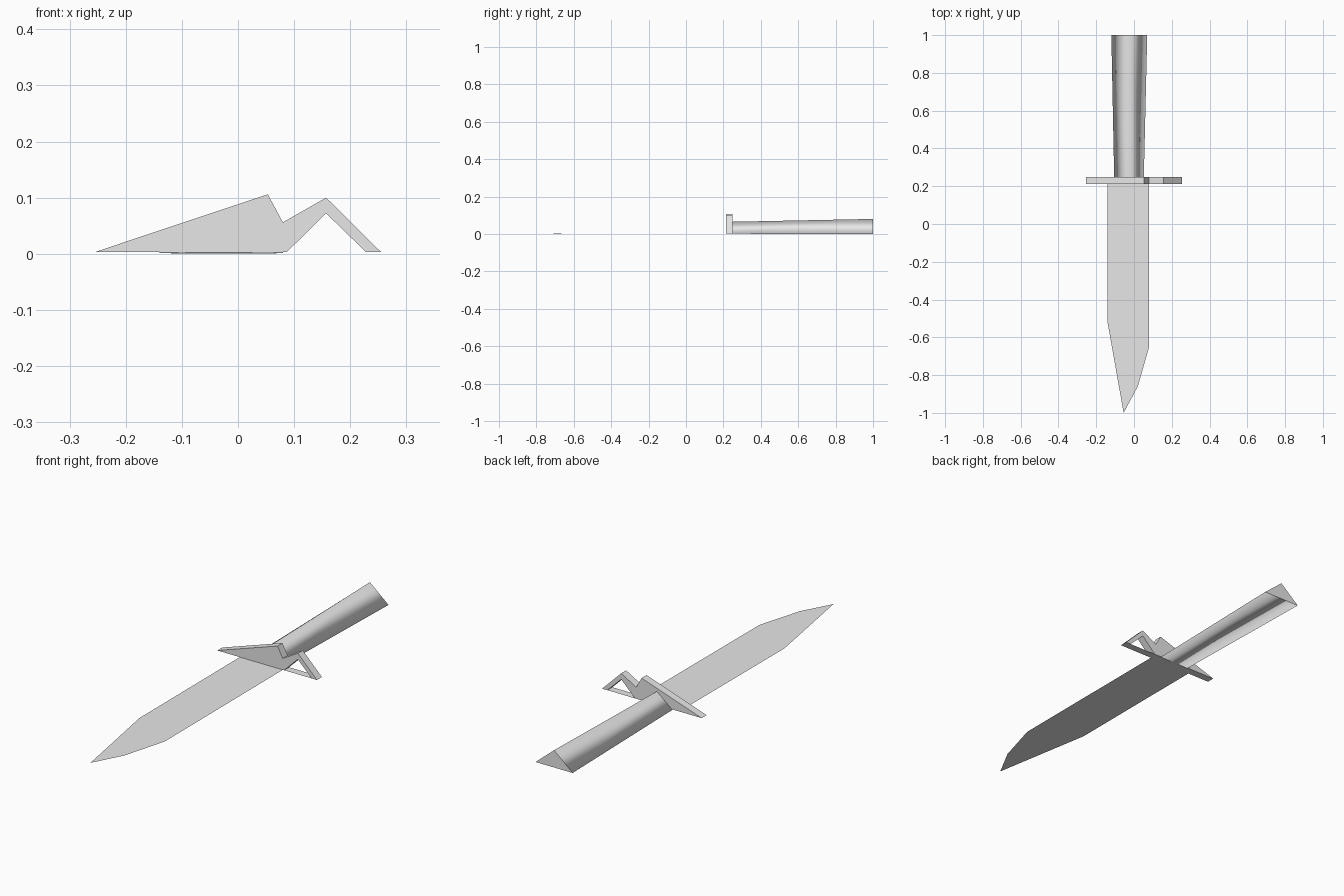
import bpy

default_cube = bpy.data.objects.get("Cube")
if default_cube:
    bpy.data.objects.remove(default_cube, do_unlink=True)

steel = bpy.data.materials.new("light grey")
steel.use_nodes = True
grey = (0.8, 0.8, 0.8, 1.0)
steel.diffuse_color = grey
steel.node_tree.nodes["Principled BSDF"].inputs["Base Color"].default_value = grey


def make_part(name, verts, faces):
    mesh = bpy.data.meshes.new(name)
    mesh.from_pydata(verts, [], faces)
    mesh.materials.append(steel)
    mesh.update()
    part = bpy.data.objects.new(name, mesh)
    bpy.context.collection.objects.link(part)
    return part


def loft(name, front, back, y_front, y_back):
    """Join two matching x-z outlines along y, with end caps."""
    n = len(front)
    verts = [(x, y_front, z) for x, z in front] + [(x, y_back, z) for x, z in back]
    faces = [(i, i + n, (i + 1) % n + n, (i + 1) % n) for i in range(n)]
    faces += [tuple(range(n)), tuple(reversed(range(n, 2 * n)))]
    return make_part(name, verts, faces)


base = 0.003
guard_front, guard_back = 0.213, 0.249

# Blade: one flat sheet with a clipped point, dipping slightly to the tip
outline = [(-0.14, guard_back), (-0.14, -0.52), (-0.055, -1.0),
           (0.02, -0.86), (0.08, -0.65), (0.08, guard_back)]
make_part("blade", [(x, y, base * (1 + min(y, 0))) for x, y in outline],
          [tuple(range(len(outline)))])

# Guard: lopsided wedge with a bent strut on one side
profile = [(-0.255, base), (0.087, base), (0.157, 0.072), (0.228, base),
           (0.255, base), (0.157, 0.1), (0.08, 0.056), (0.053, 0.106)]
loft("guard", profile, profile, guard_front, guard_back)

# Thin sheet closing the underside of the strut
make_part("guard_underside",
          [(0.087, guard_front, base), (0.087, guard_back, base),
           (0.228, guard_back, base), (0.228, guard_front, base)],
          [(0, 1, 2, 3)])

# Handle: three-sided tapering grip, smooth around and sharp at the ends
grip = loft("handle",
            [(-0.105, 0.001), (0.052, 0.001), (-0.025, 0.065)],
            [(-0.12, 0.0), (0.07, 0.0), (-0.025, 0.08)],
            guard_back, 1.0)
for face in grip.data.polygons:
    face.use_smooth = len(face.vertices) == 4
for edge in grip.data.edges:
    a, b = (grip.data.vertices[i].co.y for i in edge.vertices)
    edge.use_edge_sharp = abs(a - b) < 0.01
